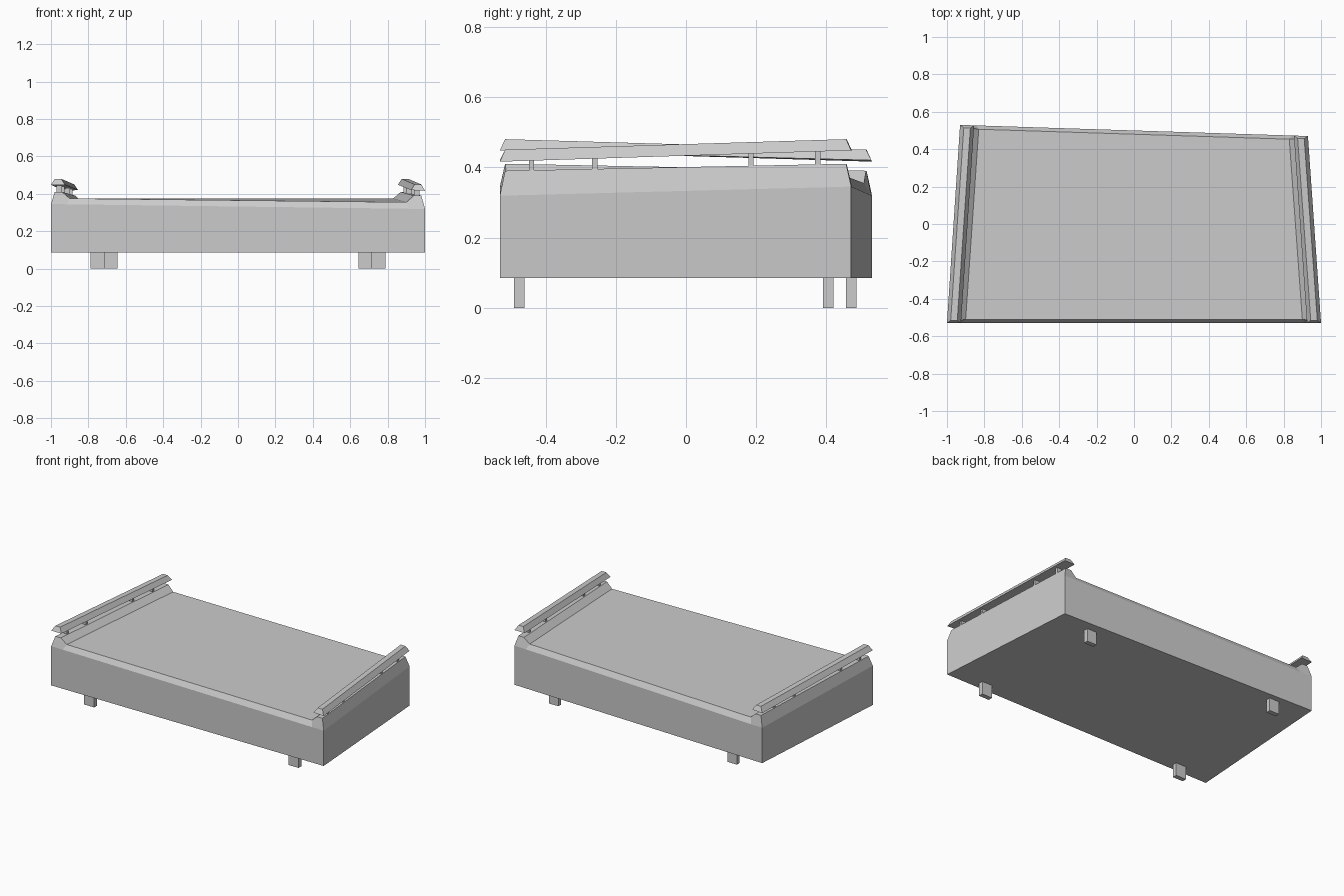
import bpy, bmesh

default = bpy.data.objects.get("Cube")
if default:
    bpy.data.objects.remove(default, do_unlink=True)

grey = bpy.data.materials.new("light grey")
grey.use_nodes = True
colour = (0.6, 0.6, 0.6, 1)
grey.diffuse_color = colour
grey.node_tree.nodes["Principled BSDF"].inputs["Base Color"].default_value = colour


def point(side, end, dx, dy, z, twist=0.0):
    """A corner point, moved in from the outline; opposite corners rise together."""
    x = side * (0.965 - 0.035 * end - dx)
    y = -0.53 + dy if end < 0 else 0.5 - 0.032 * x - dy
    return x, y, z + twist * side * end


def build(name, faces):
    """Make one mesh object from faces given as lists of points."""
    bm = bmesh.new()
    for face in faces:
        bm.faces.new([bm.verts.new(p) for p in face])
    bmesh.ops.remove_doubles(bm, verts=bm.verts, dist=0.0002)
    bmesh.ops.recalc_face_normals(bm, faces=bm.faces)
    mesh = bpy.data.meshes.new(name)
    bm.to_mesh(mesh)
    bm.free()
    mesh.materials.append(grey)
    obj = bpy.data.objects.new(name, mesh)
    bpy.context.collection.objects.link(obj)


def loft(name, front, back):
    """Join two matching end sections with side faces."""
    n = len(front)
    sides = [[front[k], front[(k + 1) % n], back[(k + 1) % n], back[k]] for k in range(n)]
    build(name, sides + [front, back])


def box(name, centre, size):
    x, y, z = centre
    a, b, c = (s / 2 for s in size)
    ring = [(-a, -c), (a, -c), (a, c), (-a, c)]
    loft(name, [(x + i, y - b, z + k) for i, k in ring],
         [(x + i, y + b, z + k) for i, k in ring])


# Body: tapered block with bevelled ends and raised side curbs
LEVELS = {
    "base": (0, 0, 0.085, 0),
    "wall": (0, 0, 0.332, 0.013),
    "wall_in": (0.085, 0, 0.332, 0.012),
    "curb_out": (0.02, 0.015, 0.40, 0.01),
    "curb_in": (0.06, 0.015, 0.40, 0.01),
    "deck": (0.10, 0.02, 0.365, 0.01),
}


def corner(side, end, key):
    return point(side, end, *LEVELS[key])


faces = [[corner(s, e, "base") for s, e in ((-1, -1), (1, -1), (1, 1), (-1, 1))]]
for end in (-1, 1):
    # End wall and the sloping strip above it
    faces.append([corner(-1, end, k) for k in ("base", "wall", "wall_in")]
                 + [corner(1, end, k) for k in ("wall_in", "wall", "base")])
    faces.append([corner(-1, end, "wall_in"), corner(-1, end, "deck"),
                  corner(1, end, "deck"), corner(1, end, "wall_in")])
    for side in (-1, 1):
        faces.append([corner(side, end, k)
                      for k in ("wall", "curb_out", "curb_in", "deck", "wall_in")])
for side in (-1, 1):
    for low, high in (("base", "wall"), ("wall", "curb_out"),
                      ("curb_out", "curb_in"), ("curb_in", "deck")):
        faces.append([corner(side, -1, low), corner(side, -1, high),
                      corner(side, 1, high), corner(side, 1, low)])
faces.append([corner(s, e, "deck") for s, e in ((-1, -1), (1, -1), (1, 1), (-1, 1))])
build("body", faces)

# Side rails, their posts, and the feet
RAIL = [(0, 0, 0.432, 0.016), (0.02, 0.015, 0.465, 0.015),
        (0.055, 0.015, 0.465, 0.015), (0.075, 0, 0.434, 0.014)]
for side, label in ((-1, "right"), (1, "left")):
    loft(label + "_rail", *[[point(side, end, *p) for p in RAIL] for end in (-1, 1)])

    for number, y in enumerate((-0.44, -0.26, 0.185, 0.375)):
        v = y / 0.5
        box(f"{label}_post_{number + 1}",
            (side * (0.965 - 0.035 * v - 0.04), y, 0.416 + 0.013 * side * v),
            (0.03, 0.015, 0.04))

    box(label + "_front_foot", (side * 0.75, -0.475, 0.0425), (0.075, 0.03, 0.085))
    back_y = 0.405 if side > 0 else 0.47
    box(label + "_back_foot", (side * 0.678, back_y, 0.0425), (0.07, 0.03, 0.085))
